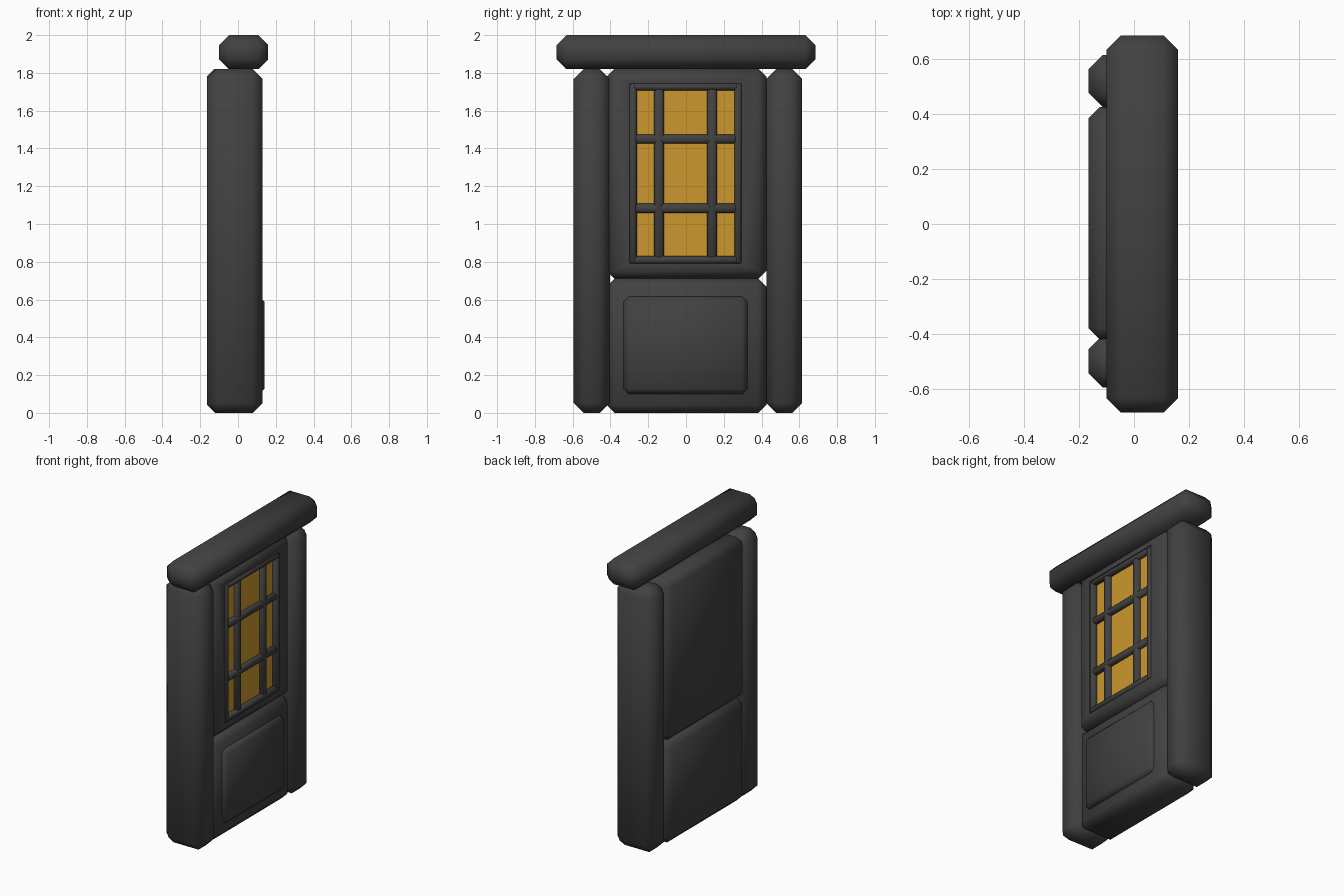
import bpy, bmesh, math

if "Cube" in bpy.data.objects:
    bpy.data.objects.remove(bpy.data.objects["Cube"])


def material(name, rgb):
    m = bpy.data.materials.new(name)
    m.diffuse_color = (*rgb, 1)
    m.use_nodes = True
    m.node_tree.nodes["Principled BSDF"].inputs["Base Color"].default_value = m.diffuse_color
    return m


DARK = material("dark_grey", (0.053, 0.053, 0.053))
AMBER = material("amber_glass", (0.60, 0.31, 0.027))


def box(name, x, y, z, bevel=0.0, mat=DARK):
    """Chamfered block spanning the given (min, max) ranges."""
    bm = bmesh.new()
    bmesh.ops.create_cube(bm, size=1)
    for v in bm.verts:
        for i, (a, b) in enumerate((x, y, z)):
            v.co[i] = a if v.co[i] < 0 else b
    if bevel:
        bmesh.ops.bevel(bm, geom=bm.edges[:], offset=bevel, segments=1,
                        affect='EDGES')
    me = bpy.data.meshes.new(name)
    bm.to_mesh(me)
    bm.free()
    me.materials.append(mat)
    ob = bpy.data.objects.new(name, me)
    bpy.context.collection.objects.link(ob)
    if bevel:
        smooth(ob)
    return ob


def smooth(ob):
    bpy.ops.object.select_all(action='DESELECT')
    ob.select_set(True)
    bpy.context.view_layer.objects.active = ob
    bpy.ops.object.shade_smooth_by_angle(angle=math.radians(60))


# Lintel and side posts
box("lintel", (-0.10, 0.16), (-0.685, 0.685), (1.82, 2.0), 0.052)
box("left_post", (-0.165, 0.13), (-0.595, -0.403), (0, 1.82), 0.052)
box("right_post", (-0.165, 0.13), (0.425, 0.615), (0, 1.82), 0.052)

# Lower door half with raised field
PANEL_Y = (-0.42, 0.425)
box("lower_panel", (-0.165, 0.11), PANEL_Y, (0, 0.712), 0.043)
box("raised_field", (0.05, 0.14), (-0.33, 0.325), (0.10, 0.617), 0.028)

# Upper door half with a window recess
upper = box("upper_panel", (-0.165, 0.11), PANEL_Y, (0.712, 1.82), 0.04)
WIN_Y, WIN_Z = (-0.30, 0.295), (0.79, 1.745)
cutter = box("recess_cutter", (0.06, 0.3), WIN_Y, WIN_Z)
mod = upper.modifiers.new("recess", 'BOOLEAN')
mod.object = cutter
mod.operation = 'DIFFERENCE'
mod.solver = 'EXACT'
bpy.ops.object.select_all(action='DESELECT')
upper.select_set(True)
bpy.context.view_layer.objects.active = upper
bpy.ops.object.modifier_apply(modifier=mod.name)
bpy.data.objects.remove(cutter)
smooth(upper)

# Glass sheet
box("glass", (0.078, 0.086), (-0.28, 0.28), (0.81, 1.73), 0, AMBER)

# Window frame
FX = (0.055, 0.118)
for side, y in (("left", (-0.30, -0.26)), ("right", (0.256, 0.295))):
    box(side + "_frame_stile", FX, y, WIN_Z, 0.012)
for side, z in (("bottom", (0.79, 0.83)), ("top", (1.707, 1.745))):
    box(side + "_frame_rail", FX, WIN_Y, z, 0.012)

# Glazing bars
BX = (0.06, 0.112)
for y in (-0.143, 0.138):
    box("upright_bar", BX, (y - 0.026, y + 0.026), (0.80, 1.735), 0.012)
for z in (1.083, 1.45):
    box("cross_bar", BX, (-0.29, 0.285), (z - 0.025, z + 0.025), 0.012)
